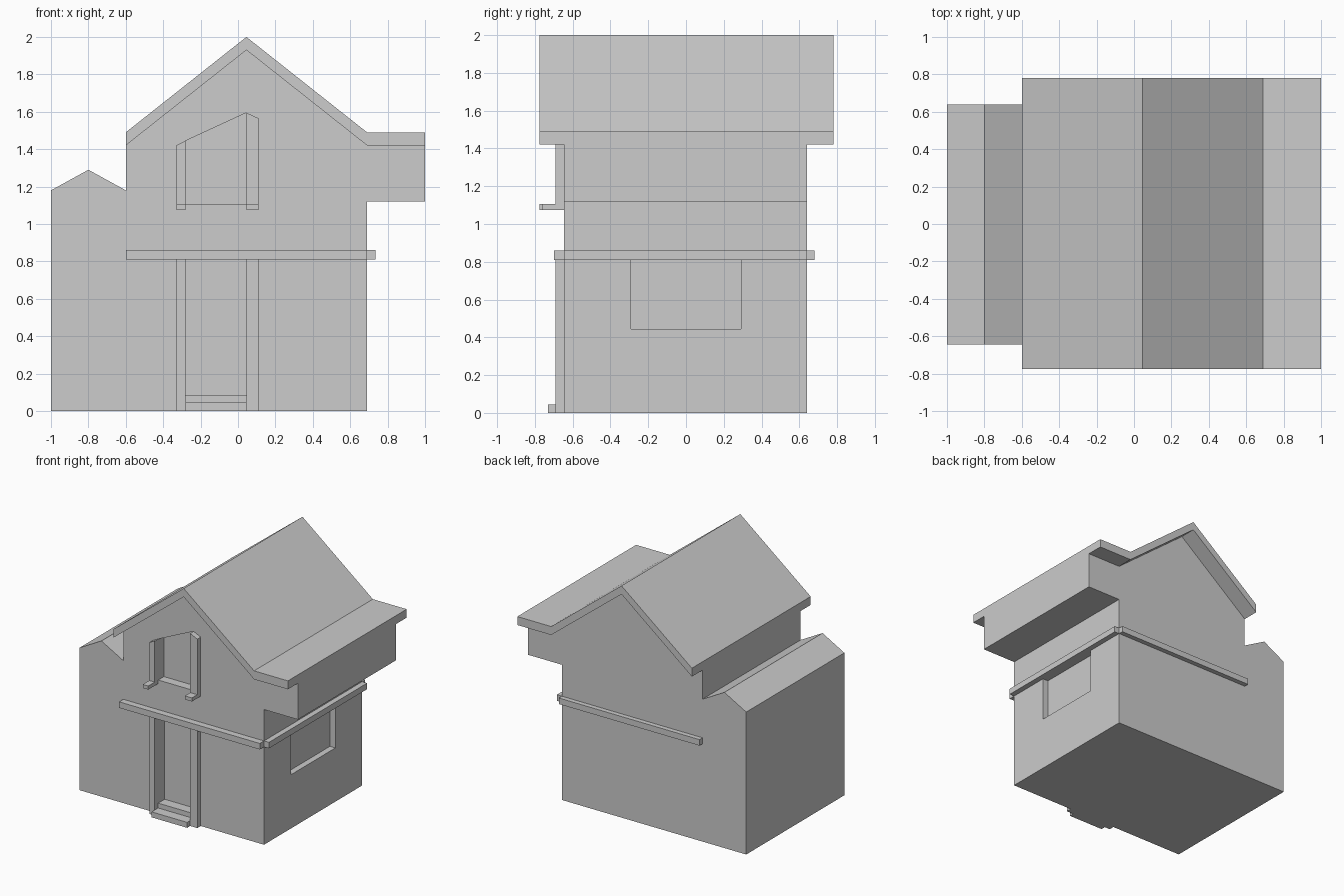
import bpy
import bmesh

default_cube = bpy.data.objects.get("Cube")
if default_cube:
    bpy.data.objects.remove(default_cube, do_unlink=True)

GREY = (0.604, 0.604, 0.604, 1.0)
plaster = bpy.data.materials.new("plain grey")
plaster.use_nodes = True
plaster.diffuse_color = GREY
plaster.node_tree.nodes["Principled BSDF"].inputs["Base Color"].default_value = GREY


def prism(name, profile, y0, y1):
    """Extrude an (x, z) profile from y0 to y1."""
    bm = bmesh.new()
    face = bm.faces.new([bm.verts.new((x, y0, z)) for x, z in profile])
    extruded = bmesh.ops.extrude_face_region(bm, geom=[face])["geom"]
    verts = [g for g in extruded if isinstance(g, bmesh.types.BMVert)]
    bmesh.ops.translate(bm, verts=verts, vec=(0, y1 - y0, 0))
    bmesh.ops.recalc_face_normals(bm, faces=bm.faces)
    mesh = bpy.data.meshes.new(name)
    bm.to_mesh(mesh)
    bm.free()
    mesh.materials.append(plaster)
    obj = bpy.data.objects.new(name, mesh)
    bpy.context.collection.objects.link(obj)
    return obj


def box(name, x, y, z):
    return prism(name, [(x[0], z[0]), (x[1], z[0]), (x[1], z[1]), (x[0], z[1])], *y)


def cut(target, cutter):
    mod = target.modifiers.new("recess", "BOOLEAN")
    mod.operation = "DIFFERENCE"
    mod.solver = "EXACT"
    mod.object = cutter
    bpy.context.view_layer.objects.active = target
    bpy.ops.object.modifier_apply(modifier=mod.name)
    bpy.data.objects.remove(cutter, do_unlink=True)


FRONT, BACK, SIDE = -0.645, 0.64, 0.69
FRAME = -0.69
LEFT_JAMB, RIGHT_JAMB = (-0.33, -0.28), (0.045, 0.11)
OPENING = (LEFT_JAMB[1], RIGHT_JAMB[0])
FLOOR = 0.81

# House walls, with the low annex and the overhanging upper storey
eaves = [(SIDE, 1.42), (0.045, 1.93), (-0.6, 1.42)]
walls = prism("house_walls", [(-1, 0), (SIDE, 0), (SIDE, 1.12), (1, 1.12), (1, 1.42)]
              + eaves + [(-0.6, 1.18), (-0.8, 1.29), (-1, 1.18)], FRONT, BACK)

# Roof slab with a flat extension over the overhang
lower = [(1, 1.42)] + eaves
upper = [(x, z + 0.07) for x, z in reversed(lower)]
prism("roof", lower + upper, -0.775, 0.78)

# Recessed door, attic window and side window
cut(walls, box("door_recess", OPENING, (-0.8, -0.56), (-0.1, FLOOR)))
cut(walls, prism("attic_recess", [(OPENING[0], 1.075), (OPENING[1], 1.075),
                                  (OPENING[1], 1.595), (OPENING[0], 1.445)], -0.8, -0.57))
cut(walls, box("side_recess", (0.64, 0.8), (-0.29, 0.29), (0.445, FLOOR)))

# Door jambs, attic window jambs and their projecting feet
tops = {"left": (1.42, 1.445), "right": (1.595, 1.565)}
feet = {"left": -0.775, "right": -0.76}
for side, (x0, x1) in (("left", LEFT_JAMB), ("right", RIGHT_JAMB)):
    box("door_jamb_" + side, (x0, x1), (FRAME, FRONT), (0, FLOOR))
    prism("attic_jamb_" + side, [(x0, 1.105), (x1, 1.105), (x1, tops[side][1]),
                                 (x0, tops[side][0])], FRAME, FRONT)
    box("attic_jamb_foot_" + side, (x0, x1), (feet[side], FRONT), (1.075, 1.105))
box("attic_sill", OPENING, (FRONT, -0.57), (1.075, 1.105))

# Two door steps
box("lower_step", OPENING, (-0.73, -0.56), (0, 0.045))
box("upper_step", OPENING, (FRONT, -0.56), (0.045, 0.085))

# Belt trim on the front, back and side, leaving notched corners
belt = (FLOOR, 0.86)
box("front_belt", (-0.6, SIDE), (-0.70, FRONT), belt)
box("back_belt", (-0.6, SIDE), (BACK, 0.68), belt)
box("side_belt", (SIDE, 0.735), (FRONT, BACK), belt)
